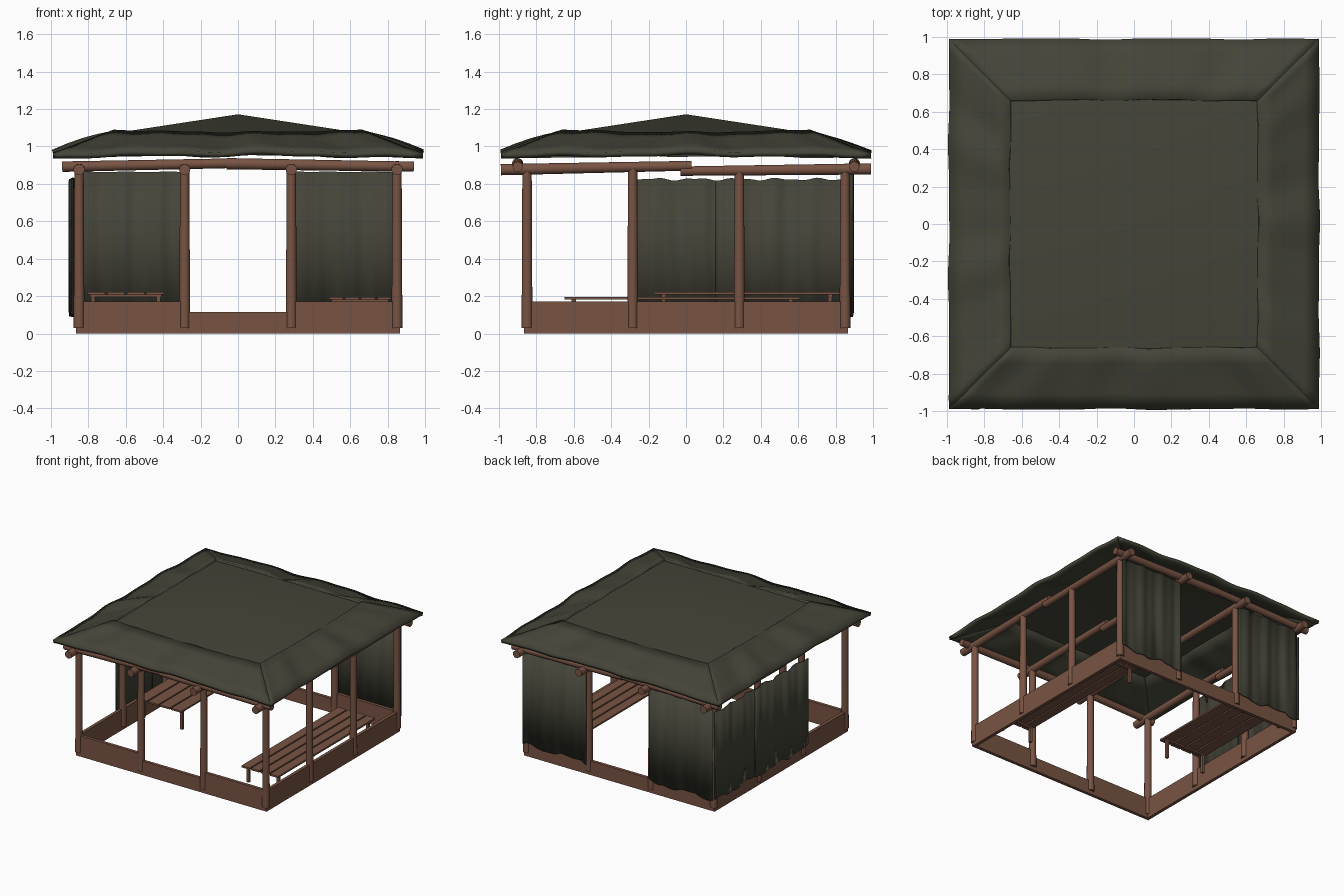
import bpy, bmesh, math
from mathutils import Vector

if "Cube" in bpy.data.objects:
    bpy.data.objects.remove(bpy.data.objects["Cube"])


def material(name, rgb):
    m = bpy.data.materials.new(name)
    m.diffuse_color = (*rgb, 1)
    m.use_nodes = True
    m.node_tree.nodes["Principled BSDF"].inputs["Base Color"].default_value = m.diffuse_color
    return m


WOOD = material("brown wood", (0.19, 0.088, 0.057))
CANVAS = material("olive canvas", (0.058, 0.058, 0.04))


def finish(name, bm, mat, smooth=None, thick=0, offset=-1):
    bmesh.ops.recalc_face_normals(bm, faces=bm.faces)
    me = bpy.data.meshes.new(name)
    bm.to_mesh(me)
    bm.free()
    ob = bpy.data.objects.new(name, me)
    bpy.context.collection.objects.link(ob)
    me.materials.append(mat)
    if thick:
        s = ob.modifiers.new("thickness", 'SOLIDIFY')
        s.thickness, s.offset = thick, offset
    if smooth:
        bpy.ops.object.select_all(action='DESELECT')
        bpy.context.view_layer.objects.active = ob
        ob.select_set(True)
        bpy.ops.object.shade_smooth_by_angle(angle=math.radians(smooth))
    return ob


def box(name, x0, x1, y0, y1, z0, z1):
    bm = bmesh.new()
    bmesh.ops.create_cube(bm, size=1)
    for v in bm.verts:
        v.co = ((x0 + x1) / 2 + v.co.x * (x1 - x0),
                (y0 + y1) / 2 + v.co.y * (y1 - y0),
                (z0 + z1) / 2 + v.co.z * (z1 - z0))
    return finish(name, bm, WOOD)


def log(name, a, b, r0, r1):
    a, b = Vector(a), Vector(b)
    bm = bmesh.new()
    bmesh.ops.create_cone(bm, cap_ends=True, segments=16, radius1=r0, radius2=r1,
                          depth=(b - a).length)
    q = Vector((0, 0, 1)).rotation_difference(b - a)
    for v in bm.verts:
        v.co = q @ v.co + (a + b) / 2
    return finish(name, bm, WOOD, 40)


def sheet(name, fn, nu, nv, thick, offset=-1):
    # grid surface from fn(u, v), u and v in 0..1
    bm = bmesh.new()
    g = [[bm.verts.new(fn(i / nu, j / nv)) for j in range(nv + 1)] for i in range(nu + 1)]
    for i in range(nu):
        for j in range(nv):
            bm.faces.new((g[i][j], g[i + 1][j], g[i + 1][j + 1], g[i][j + 1]))
    return finish(name, bm, CANVAS, 35, thick, offset)


# low plank walls, with lower thresholds front and back
for s, side in ((-1, "left"), (1, "right")):
    xs = sorted((s * 0.866, s * 0.84))
    box(side + "_wall", *xs, -0.866, 0.866, 0, 0.17)
for s, side in ((-1, "front"), (1, "back")):
    ys = sorted((s * 0.866, s * 0.84))
    box(side + "_wall_left", -0.84, -0.27, *ys, 0, 0.17)
    box(side + "_threshold", -0.27, 0.27, *ys, 0, 0.115)
    box(side + "_wall_right", 0.27, 0.84, *ys, 0, 0.17)

# posts around the square
P = (-0.85, -0.285, 0.285, 0.85)
for x in P:
    for y in P:
        if max(abs(x), abs(y)) > 0.8:
            log("post", (x, y, 0.03), (x, y, 0.88), 0.029, 0.025)

# roof logs running front to back, each in two overlapping pieces
for x in P:
    log("long_beam_front", (x, -0.99, 0.876), (x, 0.03, 0.897), 0.03, 0.026)
    log("long_beam_back", (x, -0.03, 0.868), (x, 0.99, 0.88), 0.025, 0.03)

# roof logs running side to side
for y in (-0.9, 0.9):
    log("cross_beam_left", (-0.94, y, 0.892), (-0.05, y, 0.91), 0.028, 0.026)
    log("cross_beam_right", (-0.06, y, 0.908), (0.94, y, 0.892), 0.03, 0.027)


# slatted benches
def bench(name, x0, x1, y0, y1, z, foot):
    w = (x1 - x0) / 4
    for i in range(4):
        box(name + "_slat", x0 + i * w + 0.006, x0 + (i + 1) * w - 0.006, y0, y1, z - 0.014, z)
    for y in (y0 + 0.05, y1 - 0.05):
        box(name + "_crossbar", x0 + 0.02, x1 - 0.02, y - 0.012, y + 0.012, z - 0.026, z - 0.014)
        for x in (x0 + 0.035, x1 - 0.035):
            box(name + "_leg", x - 0.011, x + 0.011, y - 0.011, y + 0.011, foot, z - 0.014)


bench("left_bench", -0.81, -0.39, -0.17, 0.82, 0.222, 0.05)
bench("right_bench", 0.48, 0.825, -0.65, 0.61, 0.195, 0.05)


# hanging canvas curtains with soft folds and ragged hems
def curtain(name, along_x, a, b, at, top, rag):
    def fn(u, v):
        t = a + (b - a) * u
        d = at + 0.006 * math.sin(t * 31) + 0.003 * math.sin(t * 67 + 1)
        low = 0.105 + 0.012 * math.sin(t * 17) + 0.005 * math.sin(t * 41)
        high = top + rag * (math.sin(t * 29) + 0.6 * math.sin(t * 53 + 2))
        z = low + (high - low) * v
        return (t, d, z) if along_x else (d, t, z)
    sheet(name, fn, 36, 2, 0.008, 0)


curtain("back_left_curtain", True, -0.86, -0.285, 0.884, 0.865, 0.001)
curtain("back_right_curtain", True, 0.285, 0.86, 0.884, 0.865, 0.001)
curtain("left_curtain_back", False, 0.16, 0.88, -0.884, 0.825, 0.005)
curtain("left_curtain_front", False, -0.31, 0.38, -0.892, 0.825, 0.005)

# sloping canvas skirt, one wavy panel per side
for k, side in enumerate(("front", "right", "back", "left")):
    def skirt(u, v, k=k):
        s = 2 * u - 1
        fade = 1 - s ** 4
        r = 0.99 + (0.665 - 0.99) * v
        wave = math.sin(s * 9 + k * 1.7) + 0.6 * math.sin(s * 17 + k)
        z0 = 0.962 + 0.014 * (1 - s * s) + 0.005 * wave * fade
        z1 = 1.09 - 0.012 * (1 - s * s) + 0.003 * wave * fade
        z = z0 + (z1 - z0) * v + 0.008 * math.sin(math.pi * v) * wave * fade
        p = Vector((s * r, -r - 0.003 * wave * fade, z))
        a = k * math.pi / 2
        return (p.x * math.cos(a) - p.y * math.sin(a),
                p.x * math.sin(a) + p.y * math.cos(a), p.z)
    ob = sheet(side + "_roof_skirt", skirt, 32, 4, 0.028)
    # outward normals so the thickness hangs below
    if sum(p.normal.z for p in ob.data.polygons) < 0:
        ob.data.flip_normals()

# shallow pointed roof top
bm = bmesh.new()
rim = [bm.verts.new((x * 0.668, y * 0.668, 1.07)) for x, y in ((-1, -1), (1, -1), (1, 1), (-1, 1))]
peak = bm.verts.new((0, 0, 1.172))
for i in range(4):
    bm.faces.new((rim[i], rim[(i + 1) % 4], peak))
finish("roof_top", bm, CANVAS, 40)
